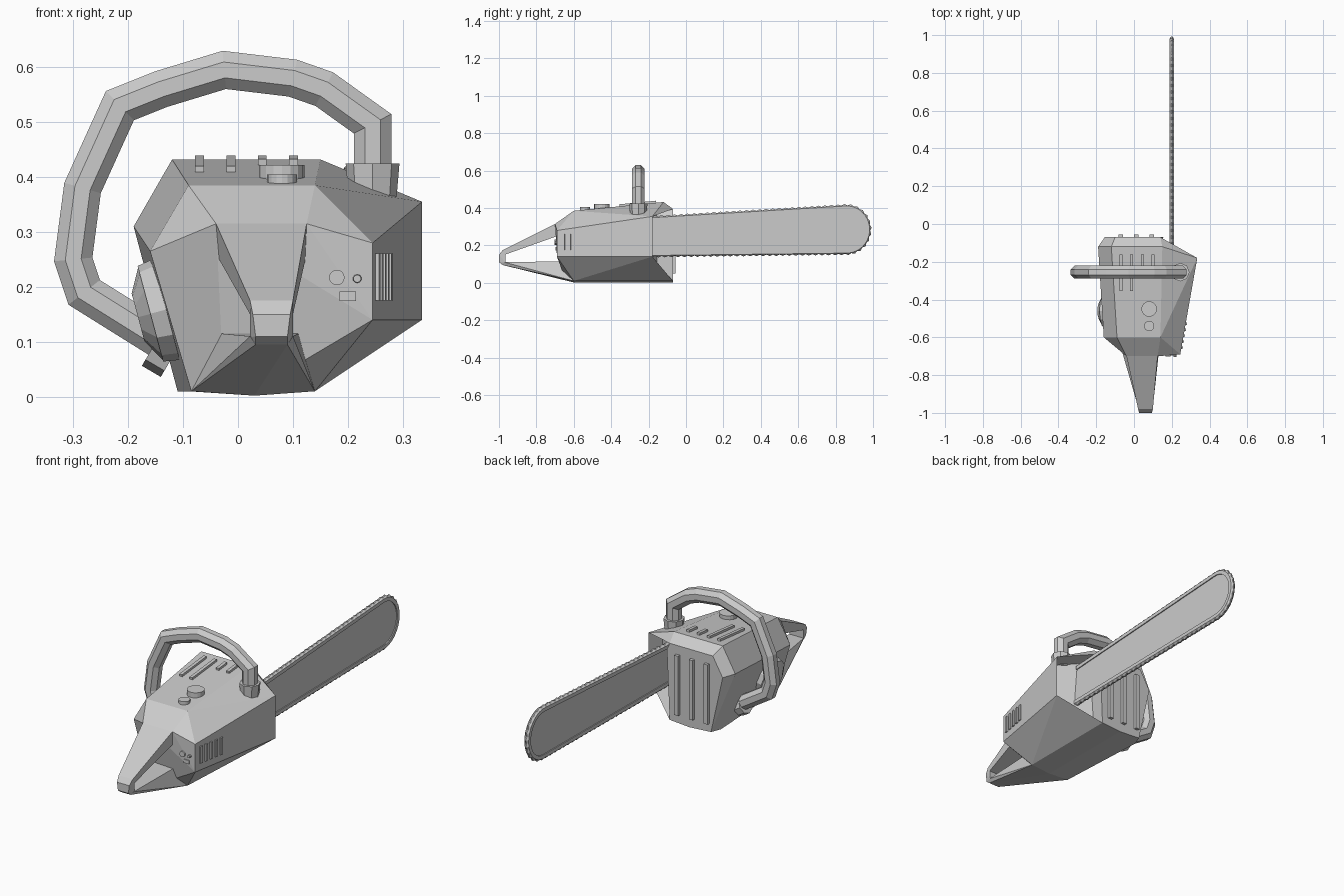
import bpy, bmesh, math
from mathutils import Vector

cube = bpy.data.objects.get("Cube")
if cube:
    bpy.data.objects.remove(cube, do_unlink=True)

GREY = (0.6, 0.6, 0.6, 1)
mat = bpy.data.materials.new("plain grey")
mat.use_nodes = True
mat.diffuse_color = GREY
mat.node_tree.nodes["Principled BSDF"].inputs["Base Color"].default_value = GREY


def finish(name, bm):
    bmesh.ops.recalc_face_normals(bm, faces=bm.faces)
    mesh = bpy.data.meshes.new(name)
    bm.to_mesh(mesh)
    bm.free()
    mesh.materials.append(mat)
    ob = bpy.data.objects.new(name, mesh)
    bpy.context.collection.objects.link(ob)
    return ob


def hull(points):
    bm = bmesh.new()
    verts = [bm.verts.new(p) for p in points]
    res = bmesh.ops.convex_hull(bm, input=verts)
    junk = [v for v in res["geom_interior"] if isinstance(v, bmesh.types.BMVert)]
    bmesh.ops.delete(bm, geom=junk, context="VERTS")
    bmesh.ops.dissolve_limit(bm, angle_limit=math.radians(4), verts=bm.verts, edges=bm.edges)
    return bm


def box(name, center, size, rot=(0, 0, 0)):
    bm = bmesh.new()
    bmesh.ops.create_cube(bm, size=1)
    bmesh.ops.scale(bm, vec=size, verts=bm.verts)
    ob = finish(name, bm)
    ob.location, ob.rotation_euler = center, rot
    return ob


def disc(name, center, axis, r1, r2, depth, sides=16):
    bm = bmesh.new()
    bmesh.ops.create_cone(bm, cap_ends=True, segments=sides, radius1=r1, radius2=r2, depth=depth)
    ob = finish(name, bm)
    ob.location = center
    ob.rotation_euler = Vector(axis).to_track_quat("Z", "Y").to_euler()
    return ob


# Engine housing: faceted wedge, wide at the back
BACK, FRONT = -0.07, -0.6
body = hull([
    (-0.155, BACK, 0.30), (-0.10, BACK, 0.395), (0.14, BACK, 0.395), (-0.09, BACK, 0.01),
    (0.14, BACK, 0.01), (0.03, BACK, 0.002), (0.155, BACK, 0.36),
    (-0.19, -0.12, 0.31), (-0.12, -0.12, 0.432), (0.15, -0.12, 0.432), (-0.11, -0.12, 0.01),
    (0.335, -0.18, 0.355), (0.335, -0.18, 0.14),
    (-0.09, FRONT, 0.385), (0.14, FRONT, 0.385), (-0.16, FRONT, 0.265),
    (-0.085, FRONT, 0.01), (0.14, FRONT, 0.01), (0.03, FRONT, 0.002),
    (0.245, -0.69, 0.28), (0.245, -0.69, 0.14),
    (-0.04, -0.70, 0.315), (0.125, -0.70, 0.315), (-0.03, -0.66, 0.10), (0.11, -0.66, 0.06)])
# Open pocket where the guide bar enters
body.normal_update()
slant = Vector((0.5, 0.85, 0))
pocket = [f for f in body.faces if f.normal.dot(slant.normalized()) > 0.9
          and f.calc_center_median().x > 0.17]
bmesh.ops.inset_region(body, faces=pocket, thickness=0.012, depth=0)
bmesh.ops.translate(body, verts=list({v for f in pocket for v in f.verts}), vec=(-0.02, -0.08, 0))
finish("engine_housing", body)

# Rear handle: two tapering arms joined at the tip
L, R = 0.022, 0.1
finish("rear_handle_upper_arm", hull([
    (-0.04, -0.70, 0.315), (0.125, -0.70, 0.315), (-0.04, -0.66, 0.26), (0.125, -0.66, 0.26),
    (L, -0.98, 0.175), (R, -0.98, 0.175), (L, -0.97, 0.15), (R, -0.97, 0.15)]))
finish("rear_handle_lower_arm", hull([
    (-0.085, FRONT, 0.01), (0.14, FRONT, 0.01), (0.03, FRONT, 0.002),
    (-0.03, -0.66, 0.115), (0.11, -0.66, 0.115),
    (L, -0.97, 0.11), (R, -0.97, 0.11), (L + 0.01, -0.98, 0.095), (R - 0.01, -0.98, 0.095)]))
finish("rear_handle_tip", hull([
    (L, -0.98, 0.175), (R, -0.98, 0.175), (L, -0.965, 0.155), (R, -0.965, 0.155),
    (L, -0.965, 0.108), (R, -0.965, 0.108), (L + 0.01, -0.98, 0.095), (R - 0.01, -0.98, 0.095),
    (L + 0.005, -1, 0.15), (R - 0.005, -1, 0.15), (L + 0.01, -1, 0.11), (R - 0.01, -1, 0.11)]))

# Front handle: eight-sided tube bent over the housing
HY = -0.255
path = [(-0.12, 0.09), (-0.28, 0.19), (-0.30, 0.25), (-0.283, 0.38), (-0.215, 0.53),
        (-0.14, 0.56), (-0.025, 0.595), (0.10, 0.58), (0.157, 0.56), (0.245, 0.497), (0.245, 0.37)]
bm = bmesh.new()
rings = []
for i, p in enumerate(path):
    here = Vector(p)
    d_in = (here - Vector(path[max(i - 1, 0)])).normalized()
    d_out = (Vector(path[min(i + 1, len(path) - 1)]) - here).normalized()
    t = (d_in + d_out).normalized()
    n = Vector((-t.y, t.x))
    miter = 0.037 / max(t.dot(d_out), t.dot(d_in))
    ring = []
    for k in range(8):
        a = math.tau * (k + 0.5) / 8
        q = here + n * miter * math.cos(a)
        ring.append(bm.verts.new((q.x, HY + 0.037 * math.sin(a), q.y)))
    rings.append(ring)
for a, b in zip(rings, rings[1:]):
    for k in range(8):
        bm.faces.new((a[k], a[k - 1], b[k - 1], b[k]))
bm.faces.new(rings[0])
bm.faces.new(rings[-1])
finish("front_handle", bm)
disc("front_handle_collar", (0.245, HY, 0.39), (0, 0, 1), 0.043, 0.049, 0.07, 8)
disc("front_handle_lower_collar", (-0.135, HY, 0.085), (-0.85, 0, 0.5), 0.045, 0.045, 0.04, 8)

# Starter cover on the left-hand wall
disc("starter_cover", (-0.145, -0.46, 0.155), (-0.966, 0, -0.258), 0.095, 0.09, 0.03, 12)
disc("starter_cover_dome", (-0.17, -0.46, 0.148), (-0.966, 0, -0.258), 0.09, 0.045, 0.025, 12)

# Caps and ribs on the top
disc("fuel_cap", (0.08, -0.45, 0.408), (0, 0, 1), 0.041, 0.041, 0.028)
disc("oil_cap", (0.08, -0.54, 0.396), (0, 0, 1), 0.027, 0.027, 0.018)
tilt = math.atan2(0.047, 0.48)
for i in range(4):
    end = -0.355 if i < 2 else -0.225
    y = (end - 0.16) / 2
    z = 0.432 + (y + 0.12) * math.tan(tilt)
    box("top_rib", (-0.07 + i * 0.057, y, z), (0.016, -0.16 - end, 0.022), (tilt, 0, 0))

# Back ribs
for i in range(3):
    box("back_rib", (-0.07 + i * 0.082, BACK, 0.20), (0.022, 0.03, 0.30))

# Vent ribs on the side wall
for i in range(5):
    y = -0.655 + i * 0.032
    box("side_vent_rib", (0.245 + (y + 0.69) * 0.176, y, 0.218), (0.014, 0.014, 0.085), (0, 0, -0.17))

# Controls on the front panel
disc("choke_knob", (0.18, -0.692, 0.217), (0, -1, 0), 0.014, 0.014, 0.02)
disc("primer_button", (0.217, -0.692, 0.215), (0, -1, 0), 0.009, 0.007, 0.024, 10)
box("switch", (0.2, -0.686, 0.183), (0.03, 0.022, 0.018))

# Guide bar outline, resampled evenly so chain teeth can alternate
BX = 0.2
outline = [Vector((-0.2, 0.138))]
for k in range(25):
    a = -math.pi / 2 + math.pi * k / 24
    outline.append(Vector((0.86 + 0.13 * math.cos(a), 0.285 + 0.134 * math.sin(a))))
outline.append(Vector((-0.2, 0.355)))
STEP = 0.0175
samples, carry = [], 0.0
for a, b in zip(outline, outline[1:]):
    length = (b - a).length
    while carry < length:
        samples.append(a.lerp(b, carry / length))
        carry += STEP
    carry -= length


def offset(distance, teeth=0.0):
    pts = []
    for i, p in enumerate(samples):
        t = (samples[min(i + 1, len(samples) - 1)] - samples[max(i - 1, 0)]).normalized()
        pts.append(p + Vector((t.y, -t.x)) * (distance + teeth * (i % 2)))
    return pts


# Flat guide bar
bm = bmesh.new()
sides = [[bm.verts.new((BX + s, p.x, p.y)) for p in offset(-0.02)] for s in (-0.007, 0.007)]
for side in sides:
    bm.faces.new(side)
for i in range(len(sides[0])):
    bm.faces.new((sides[0][i - 1], sides[0][i], sides[1][i], sides[1][i - 1]))
finish("guide_bar", bm)

# Chain: raised rim narrowing to toothed cutters
bm = bmesh.new()
section = [(-0.026, -0.012, 0), (-0.008, -0.012, 0), (-0.005, -0.003, 0.008),
           (-0.005, 0.003, 0.008), (-0.008, 0.012, 0), (-0.026, 0.012, 0)]
loops = [[bm.verts.new((BX + x, p.x, p.y)) for p in offset(d, teeth)] for d, x, teeth in section]
for j in range(len(loops)):
    a, b = loops[j - 1], loops[j]
    for i in range(len(a) - 1):
        bm.faces.new((a[i], a[i + 1], b[i + 1], b[i]))
for end in (0, -1):
    bm.faces.new([loop[end] for loop in loops])
finish("chain", bm)
